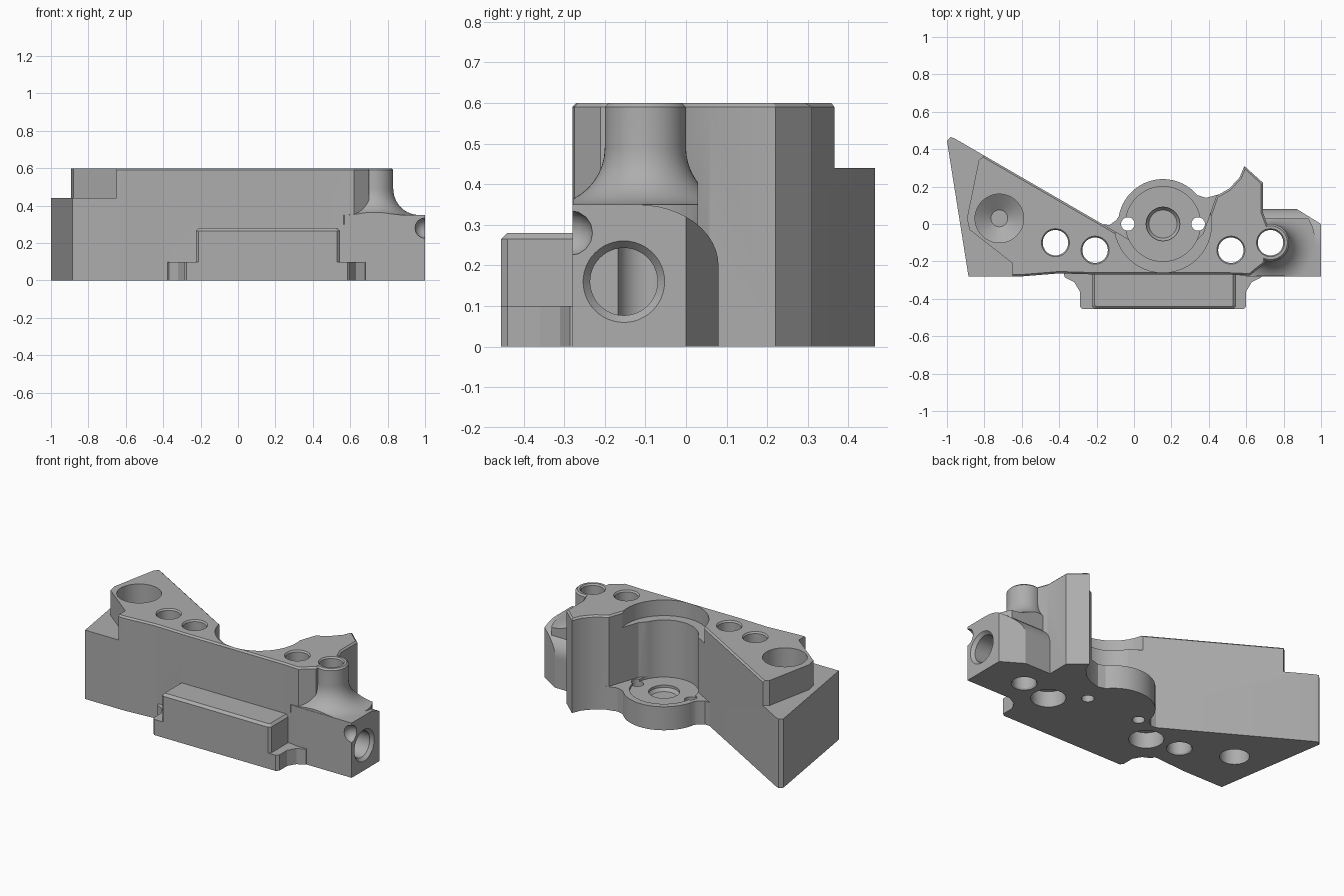
import bpy, bmesh
from math import sin, cos, pi, radians
from mathutils import Matrix, Vector

if "Cube" in bpy.data.objects:
    bpy.data.objects.remove(bpy.data.objects["Cube"], do_unlink=True)

metal = bpy.data.materials.new("satin grey metal")
metal.use_nodes = True
GREY = (0.42, 0.42, 0.42, 1)
metal.diffuse_color = GREY
metal.node_tree.nodes["Principled BSDF"].inputs["Base Color"].default_value = GREY
# Maps profile (a, b) and depth c to y, z and x
ALONG_X = Matrix(((0, 0, 1, 0), (1, 0, 0, 0), (0, 1, 0, 0), (0, 0, 0, 1)))
BOSS_X = 0.155


def to_object(name, bm, matrix=None):
    if matrix:
        bm.transform(matrix)
    bmesh.ops.recalc_face_normals(bm, faces=bm.faces)
    mesh = bpy.data.meshes.new(name)
    bm.to_mesh(mesh)
    bm.free()
    mesh.materials.append(metal)
    obj = bpy.data.objects.new(name, mesh)
    bpy.context.collection.objects.link(obj)
    return obj


def arc(cx, cy, r, start, end, n, ry=None):
    angles = [radians(start + (end - start) * i / n) for i in range(n + 1)]
    return [(cx + r * cos(a), cy + (ry or r) * sin(a)) for a in angles]


def prism(name, outline, low, high, chamfer=0, matrix=None):
    bm = bmesh.new()
    base = bm.faces.new([bm.verts.new((x, y, low)) for x, y in outline])
    grown = bmesh.ops.extrude_face_region(bm, geom=[base])["geom"]
    verts = [v for v in grown if isinstance(v, bmesh.types.BMVert)]
    bmesh.ops.translate(bm, verts=verts, vec=(0, 0, high - low))
    if chamfer:
        top = set(verts)
        rim = [e for e in bm.edges if all(v in top for v in e.verts)]
        bmesh.ops.bevel(bm, geom=rim, offset=chamfer, segments=1, affect="EDGES")
    return to_object(name, bm, matrix)


def turned(name, profile, matrix):
    """Closed solid of revolution from (radius, height) pairs, bottom to top."""
    bm = bmesh.new()
    n = 48
    rings = [[bm.verts.new((r * cos(2 * pi * i / n), r * sin(2 * pi * i / n), z))
              for i in range(n)] for r, z in profile]
    for a, b in zip(rings, rings[1:]):
        for i in range(n):
            j = (i + 1) % n
            bm.faces.new((a[i], a[j], b[j], b[i]))
    bm.faces.new(rings[0][::-1])
    bm.faces.new(rings[-1])
    return to_object(name, bm, matrix)


def combine(target, tool, operation):
    mod = target.modifiers.new(operation.lower(), "BOOLEAN")
    mod.operation, mod.object, mod.solver = operation, tool, "EXACT"
    bpy.ops.object.select_all(action="DESELECT")
    bpy.context.view_layer.objects.active = target
    target.select_set(True)
    bpy.ops.object.modifier_apply(modifier=mod.name)
    bpy.data.objects.remove(tool, do_unlink=True)


def cut_corner(target, a, b, c, keep):
    """Remove everything beyond the plane a b c, on the side away from keep."""
    a, b, c, keep = map(Vector, (a, b, c, keep))
    normal = (b - a).cross(c - a).normalized()
    if normal.dot(keep - a) > 0:
        normal.negate()
    bm = bmesh.new()
    bmesh.ops.create_cube(bm, size=2)
    place = Matrix.Translation((a + b + c) / 3 + normal)
    turn = normal.to_track_quat("Z", "Y").to_matrix().to_4x4()
    combine(target, to_object("corner_cutter", bm, place @ turn), "DIFFERENCE")


def bore(target, x, y, profile):
    combine(target, turned("bore_cutter", profile, Matrix.Translation((x, y, 0))), "DIFFERENCE")


# Main bracket body with its slanted back and right wing
body = prism("bracket_body", [
    (-.885, -.28), (-.6, -.28), (-.4, -.264), (-.2, -.27), (.5, -.27), (.62, -.275),
    (.7, -.21), (.72, -.02), (.69, .06), (.69, .22), (.59, .31), (.565, .25),
    (.51, .19), (.44, .15), (.37, -.05), (.3, -.12), (.02, -.11),
    (-.955, .455), (-.98, .465), (-1, .445)], 0, .6, .01)
centre = (-.4, 0, .3)
cut_corner(body, (-.88, -.28, .3), (-.69, -.28, 0), (-.9, -.1, 0), centre)
cut_corner(body, (-1, .445, .44), (-.885, -.28, .44), (-.975, .45, 0), centre)
shelf = prism("shelf_cutter", [
    (-1.1, -.4), (-.65, -.4), (-.65, -.21), (-.88, -.03), (-.893, .03),
    (-.83, .34), (-.8, .365), (-.75, .6), (-1.1, .6)], .44, .8)
combine(body, shelf, "DIFFERENCE")

# Round flange under the open pocket
flange = prism("pocket_flange", [(-.2, -.0), (-.13, -.005), (-.095, .02)]
               + arc(BOSS_X, 0, .24, 170, 40, 24)
               + [(.385, .14), (.46, .16), (.45, -.2), (-.1, -.2)], 0, .15)
combine(body, flange, "UNION")

# Side port foot with a rounded shoulder
foot = prism("port_foot", [(-.28, 0), (.08, 0), (.08, .18)]
             + arc(-.12, .2, .2, 0, 90, 12, .15) + [(-.28, .35)],
             .6, 1, 0, ALONG_X)
middle = (.75, -.15, .16)
cut_corner(foot, (1, 0, 0), (1, 0, .3), (.87, .08, 0), middle)
cut_corner(foot, (1, -.28, .09), (1, -.19, 0), (.94, -.28, 0), middle)
cut_corner(foot, (1, -.01, .1), (1, -.1, 0), (.86, .08, .05), middle)

# Screw post flaring down into the foot
flare = [(.24, .3)] + [(.24 - .14 * sin(t * pi / 20), .49 - .14 * cos(t * pi / 20))
                       for t in range(11)]
post = turned("flared_post", flare + [(.1, .59), (.09, .6)],
              Matrix.Translation((.73, -.1, 0)))
limits = prism("post_limits", [(.4, -.278), (1, -.278), (1, 0), (.95, .03), (.4, .03)], .2, .8)
combine(post, limits, "INTERSECT")
combine(foot, post, "UNION")
combine(body, foot, "UNION")

# Front tongue on its wider, fillet-sided base
half = [(-.38, -.25), (-.37, -.285), (-.32, -.31), (-.29, -.36), (-.29, -.44), (-.275, -.455)]
tongue = prism("tongue_base", half + [(2 * BOSS_X - x, y) for x, y in reversed(half)], 0, .1)
block = prism("tongue_block", [(-.225, -.25), (-.225, -.44), (-.21, -.455),
                               (.53, -.455), (.545, -.44), (.545, -.25)], .03, .28, .015)
combine(tongue, block, "UNION")
for side in (-1, 1):
    corner = BOSS_X + side * .445
    cut_corner(tongue, (corner, -.455, .08), (corner - side * .22, -.455, 0),
               (corner, -.36, 0), (BOSS_X, -.3, .1))
combine(body, tongue, "UNION")

# Stepped pocket, centre recess and small flange holes
bore(body, BOSS_X, 0, [(.2, .135), (.2, .5), (.26, .5), (.26, .8)])
bore(body, BOSS_X, 0, [(.075, .1), (.09, .12), (.09, .2)])
for side in (-1, 1):
    bore(body, BOSS_X + side * .188, 0, [(.036, -.1), (.036, .3)])

# Four through holes, the inner pair counterbored from below
for side in (-1, 1):
    bore(body, BOSS_X + side * .363, -.14,
         [(.1, -.1), (.1, .1), (.068, .1), (.068, .59), (.082, .61)])
    bore(body, BOSS_X + side * .575, -.1,
         [(.08, -.01), (.068, .01), (.068, .59), (.082, .61)])

# Large blind socket with a conical floor, and a matching one below
bore(body, -.72, .03, [(.045, .3), (.13, .36), (.13, .8)])
bore(body, -.72, .03, [(.085, -.1), (.085, .2)])

# Threadless side port and the small nick beside it
port = Matrix.Translation((0, -.153, .16)) @ ALONG_X
combine(body, turned("port_cutter", [(.083, .72), (.083, .98), (.103, 1.003), (.103, 1.1)], port),
        "DIFFERENCE")
bm = bmesh.new()
bmesh.ops.create_uvsphere(bm, u_segments=16, v_segments=8, radius=.055)
combine(body, to_object("nick_cutter", bm, Matrix.Translation((1, -.285, .28))), "DIFFERENCE")

bpy.ops.object.select_all(action="DESELECT")
body.select_set(True)
bpy.context.view_layer.objects.active = body
bpy.ops.object.shade_smooth_by_angle(angle=radians(25))
